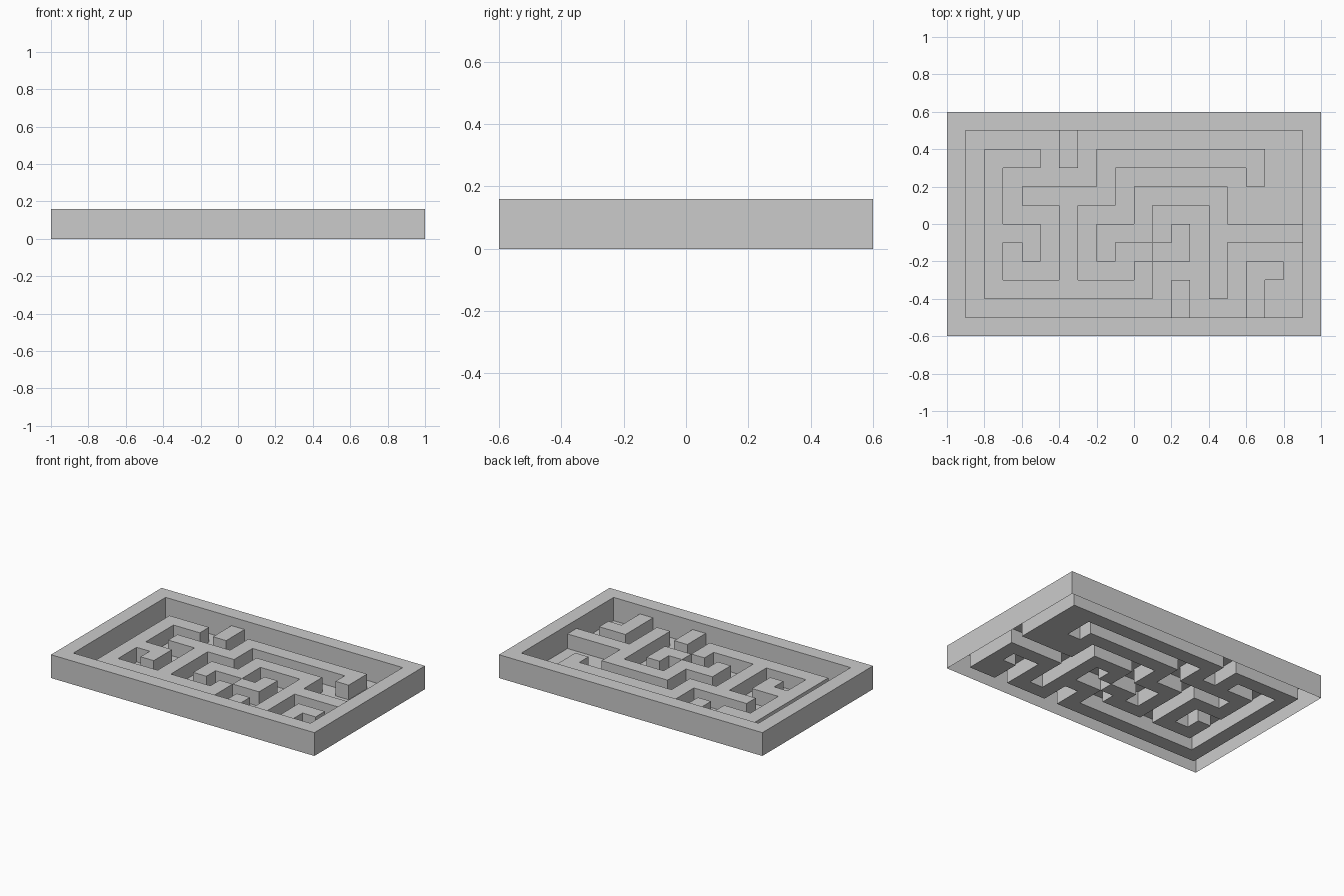
import bpy, bmesh

if "Cube" in bpy.data.objects:
    bpy.data.objects.remove(bpy.data.objects["Cube"])

S = 0.1                      # cell size
NX, NY = 20, 12              # cells across and deep
FLOOR, WALL, RIM = 0.0, 0.1, 0.16

# straight wall runs: first cell to last cell (col, row, col, row)
RUNS = [
    (2, 2, 2, 9), (2, 9, 4, 9), (2, 5, 4, 5), (4, 4, 4, 5),          # left side
    (2, 2, 10, 2), (6, 2, 6, 7), (4, 7, 8, 7), (8, 7, 8, 9),         # left middle
    (8, 9, 16, 9), (16, 8, 16, 9),                                   # long back wall
    (8, 4, 8, 5), (8, 5, 10, 5), (10, 5, 10, 7), (10, 7, 14, 7),     # centre
    (14, 2, 14, 7), (14, 5, 18, 5),                                  # right side
    (10, 2, 10, 3), (11, 4, 12, 4), (12, 4, 12, 5),                  # centre hook
    (6, 9, 6, 10), (12, 1, 12, 2), (16, 1, 16, 3), (16, 3, 17, 3),   # stubs on the frame
]

# height of every cell: frame, walls, floor
height = {}
for i in range(NX):
    for j in range(NY):
        edge = i in (0, NX - 1) or j in (0, NY - 1)
        height[i, j] = RIM if edge else FLOOR
for a, b, c, d in RUNS:
    for i in range(a, c + 1):
        for j in range(b, d + 1):
            height[i, j] = WALL

bm = bmesh.new()


def face(points):
    bm.faces.new([bm.verts.new((i * S - NX * S / 2, j * S - NY * S / 2, z))
                  for i, j, z in points])


# open-bottomed sheet: a top for each cell and a side at each step down
for (i, j), h in height.items():
    ring = [(i, j), (i + 1, j), (i + 1, j + 1), (i, j + 1)]
    face([(x, y, h) for x, y in ring])
    for k, (dx, dy) in enumerate([(0, -1), (1, 0), (0, 1), (-1, 0)]):
        low = height.get((i + dx, j + dy), 0.0)
        if low < h:
            p, q = ring[k], ring[(k + 1) % 4]
            face([(*p, low), (*q, low), (*q, h), (*p, h)])

bmesh.ops.remove_doubles(bm, verts=bm.verts, dist=1e-4)
mesh = bpy.data.meshes.new("maze_tray")
bm.to_mesh(mesh)
bm.free()
bpy.context.collection.objects.link(bpy.data.objects.new("maze_tray", mesh))
